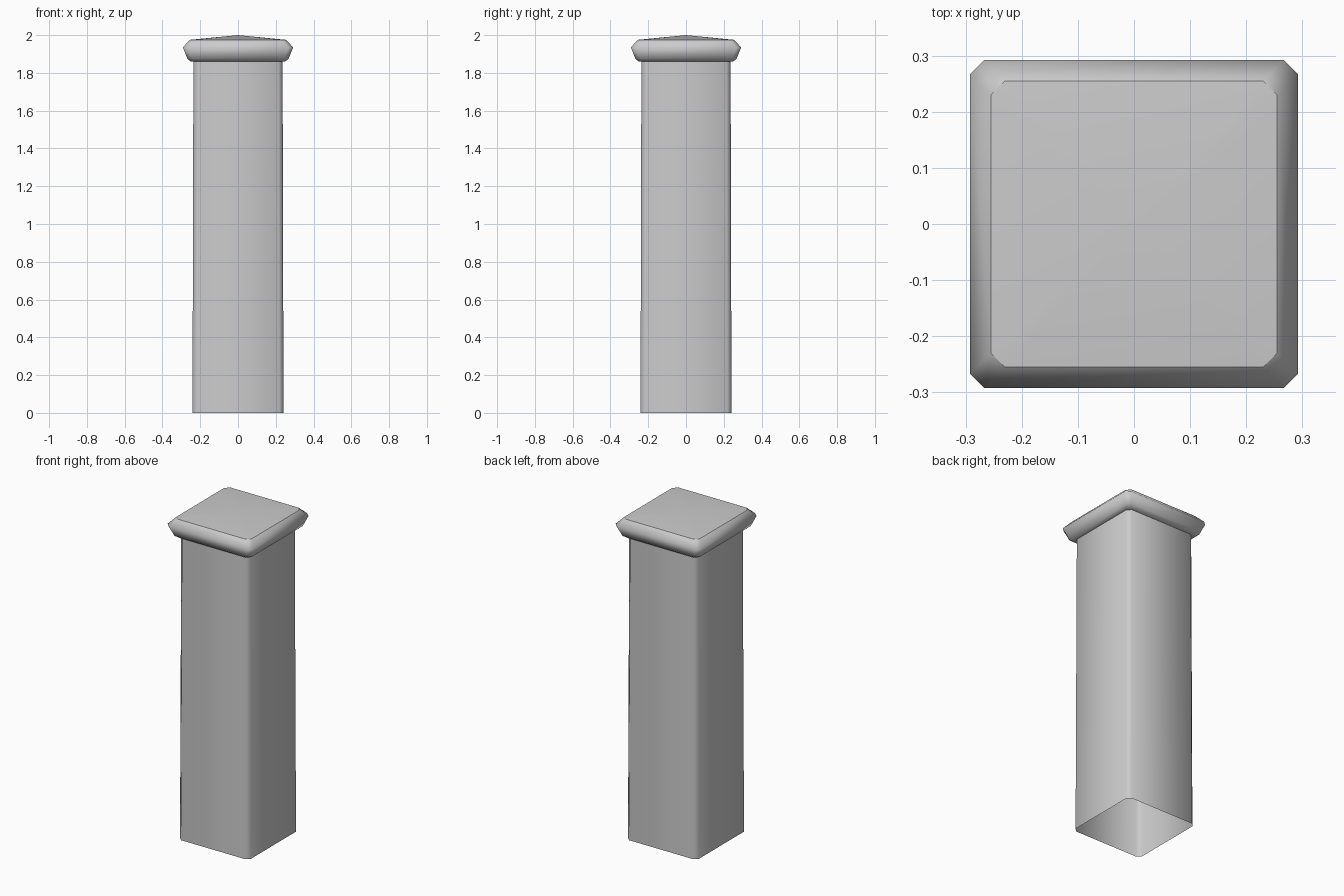
import bpy
import bmesh

cube = bpy.data.objects.get("Cube")
if cube:
    bpy.data.objects.remove(cube, do_unlink=True)

stone = bpy.data.materials.new("light grey stone")
stone.use_nodes = True
grey = (0.6, 0.6, 0.6, 1)
stone.diffuse_color = grey
stone.node_tree.nodes["Principled BSDF"].inputs["Base Color"].default_value = grey


def ring(bm, half, chamfer, z):
    """Square ring with chamfered corners."""
    a, b = half, half - chamfer
    pts = [(b, -a), (a, -b), (a, b), (b, a), (-b, a), (-a, b), (-a, -b), (-b, -a)]
    return [bm.verts.new((x, y, z)) for x, y in pts]


def loft(name, sections, apex=None):
    """Skin a stack of rings, left open below, with an optional peak on top."""
    bm = bmesh.new()
    rings = [ring(bm, *s) for s in sections]
    for low, high in zip(rings, rings[1:]):
        for i in range(8):
            j = (i + 1) % 8
            bm.faces.new((low[i], low[j], high[j], high[i]))
    if apex:
        top = rings[-1]
        peak = bm.verts.new((0, 0, apex))
        for i in range(8):
            j = (i + 1) % 8
            bm.faces.new((top[i], top[j], peak))
            bm.edges.get((top[i], top[j])).smooth = False
    for f in bm.faces:
        f.smooth = True
    mesh = bpy.data.meshes.new(name)
    bm.to_mesh(mesh)
    bm.free()
    mesh.materials.append(stone)
    obj = bpy.data.objects.new(name, mesh)
    bpy.context.collection.objects.link(obj)
    return obj


# Hollow shaft, tapering very slightly, open at the foot
loft("post_shaft", [(0.241, 0.022, 0), (0.236, 0.022, 1.87)])

# Rounded cap moulding with a shallow peaked top
loft("post_cap", [
    (0.232, 0.022, 1.86),
    (0.25, 0.022, 1.86),
    (0.268, 0.023, 1.875),
    (0.292, 0.025, 1.935),
    (0.255, 0.025, 1.975),
], apex=2.0)
